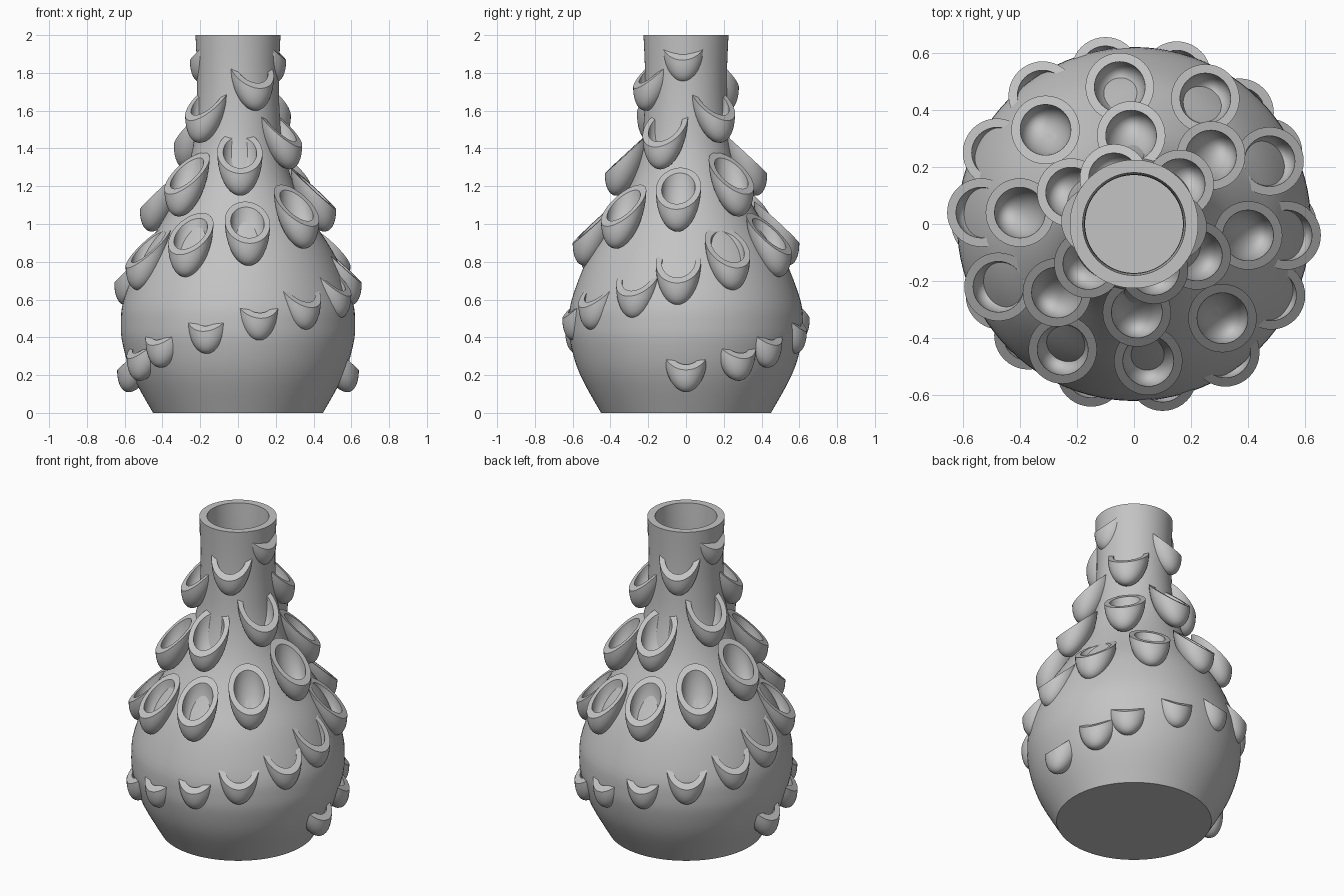
import bpy, bmesh
from math import sin, cos, pi, tau, atan2
from mathutils import Matrix

if "Cube" in bpy.data.objects:
    bpy.data.objects.remove(bpy.data.objects["Cube"])

clay = bpy.data.materials.new("grey_clay")
clay.use_nodes = True
grey = (0.55, 0.55, 0.55, 1)
clay.diffuse_color = grey
clay.node_tree.nodes["Principled BSDF"].inputs["Base Color"].default_value = grey


def lathe(name, profile, segs):
    """Revolve (radius, height) points; a zero radius closes on the axis."""
    bm = bmesh.new()
    rings = []
    for r, z in profile:
        if r < 1e-5:
            rings.append([bm.verts.new((0, 0, z))] * segs)
        else:
            rings.append([bm.verts.new((r * cos(tau * i / segs), r * sin(tau * i / segs), z))
                          for i in range(segs)])
    for a, b in zip(rings, rings[1:]):
        for i in range(segs):
            j = (i + 1) % segs
            quad = list(dict.fromkeys((a[i], a[j], b[j], b[i])))
            if len(quad) > 2:
                bm.faces.new(quad)
    bmesh.ops.recalc_face_normals(bm, faces=bm.faces[:])
    mesh = bpy.data.meshes.new(name)
    bm.to_mesh(mesh)
    bm.free()
    mesh.materials.append(clay)
    ob = bpy.data.objects.new(name, mesh)
    bpy.context.collection.objects.link(ob)
    return ob


def activate(ob):
    bpy.ops.object.select_all(action='DESELECT')
    ob.select_set(True)
    bpy.context.view_layer.objects.active = ob


def smooth(ob):
    activate(ob)
    bpy.ops.object.shade_smooth_by_angle(angle=0.6)


def refine(pts, steps=4):
    """Catmull-Rom interpolation through profile points."""
    p = [pts[0]] + pts + [pts[-1]]
    out = []
    for a, b, c, d in zip(p, p[1:], p[2:], p[3:]):
        for s in range(steps):
            t = s / steps
            out.append(tuple(0.5 * (2 * b[k] + (c[k] - a[k]) * t
                       + (2 * a[k] - 5 * b[k] + 4 * c[k] - d[k]) * t * t
                       + (3 * b[k] - a[k] - 3 * c[k] + d[k]) * t ** 3) for k in (0, 1)))
    return out + [pts[-1]]


# Vase body: outer wall, flat lip, inner wall and floor
outer = refine([(0.45, 0), (0.56, 0.2), (0.61, 0.36), (0.62, 0.47), (0.605, 0.6),
                (0.52, 0.82), (0.41, 1.0), (0.30, 1.2), (0.24, 1.4), (0.22, 1.6),
                (0.217, 1.8), (0.225, 2.0)])
wall = 0.045
inner = [(r - wall, z) for r, z in reversed(outer) if z > wall]
body = lathe("vase_body", [(0, 0)] + outer + inner + [(inner[-1][0], wall), (0, wall)], 96)
smooth(body)

# Solid used to trim the cups where they enter the body
trim = lathe("trim_cutter", [(0, 0.003)] + [(r - 0.006, z + 0.003) for r, z in outer]
             + [(0.219, 2.4), (0, 2.4)], 96)
trim.hide_render = True

# Cup profile: two nested half ellipsoids joined by a flat rim
STEPS = 12
R, DEPTH, TILT = 0.12, 0.2, 0.92


def bowl(radius, depth):
    return [(radius * sin(pi / 2 * i / STEPS), -depth * cos(pi / 2 * i / STEPS))
            for i in range(STEPS + 1)]


cup_profile = bowl(R, DEPTH) + bowl(R * 0.74, DEPTH * 0.8)[::-1]

# Cup positions along one rising helix: x, y, height of the cup's lowest point
cups = [(-.52, 0, .11), (-.47, -.25, .17), (-.37, -.39, .24), (-.15, -.52, .314),
        (.1, -.535, .383), (.32, -.45, .44), (.48, -.25, .50), (.535, -.04, .57),
        (.475, .22, .65), (.25, .44, .72), (-.05, .48, .78), (-.31, .33, .87),
        (-.4, .04, .96), (-.27, -.24, 1.04), (.01, -.31, 1.15), (.22, -.11, 1.29),
        (.16, .14, 1.43), (-.07, .16, 1.60), (-.135, .01, 1.75)]

for n, (x, y, low) in enumerate(cups, 1):
    cup = lathe(f"cup_a_{n}", cup_profile, 40)
    ang = atan2(y, x)
    # Lean the rim outward while the cup stays round in plan
    shear = Matrix.Identity(4)
    shear[2][0], shear[2][1] = -TILT * cos(ang), -TILT * sin(ang)
    cup.data.transform(Matrix.Translation((x, y, low + 0.228)) @ shear)
    activate(cup)
    mod = cup.modifiers.new("trim", 'BOOLEAN')
    mod.operation, mod.solver, mod.object = 'DIFFERENCE', 'EXACT', trim
    bpy.ops.object.modifier_apply(modifier=mod.name)
    smooth(cup)
    # Second helix, half a turn round
    twin = bpy.data.objects.new(f"cup_b_{n}", cup.data)
    twin.rotation_euler.z = pi
    bpy.context.collection.objects.link(twin)

bpy.data.objects.remove(trim)
